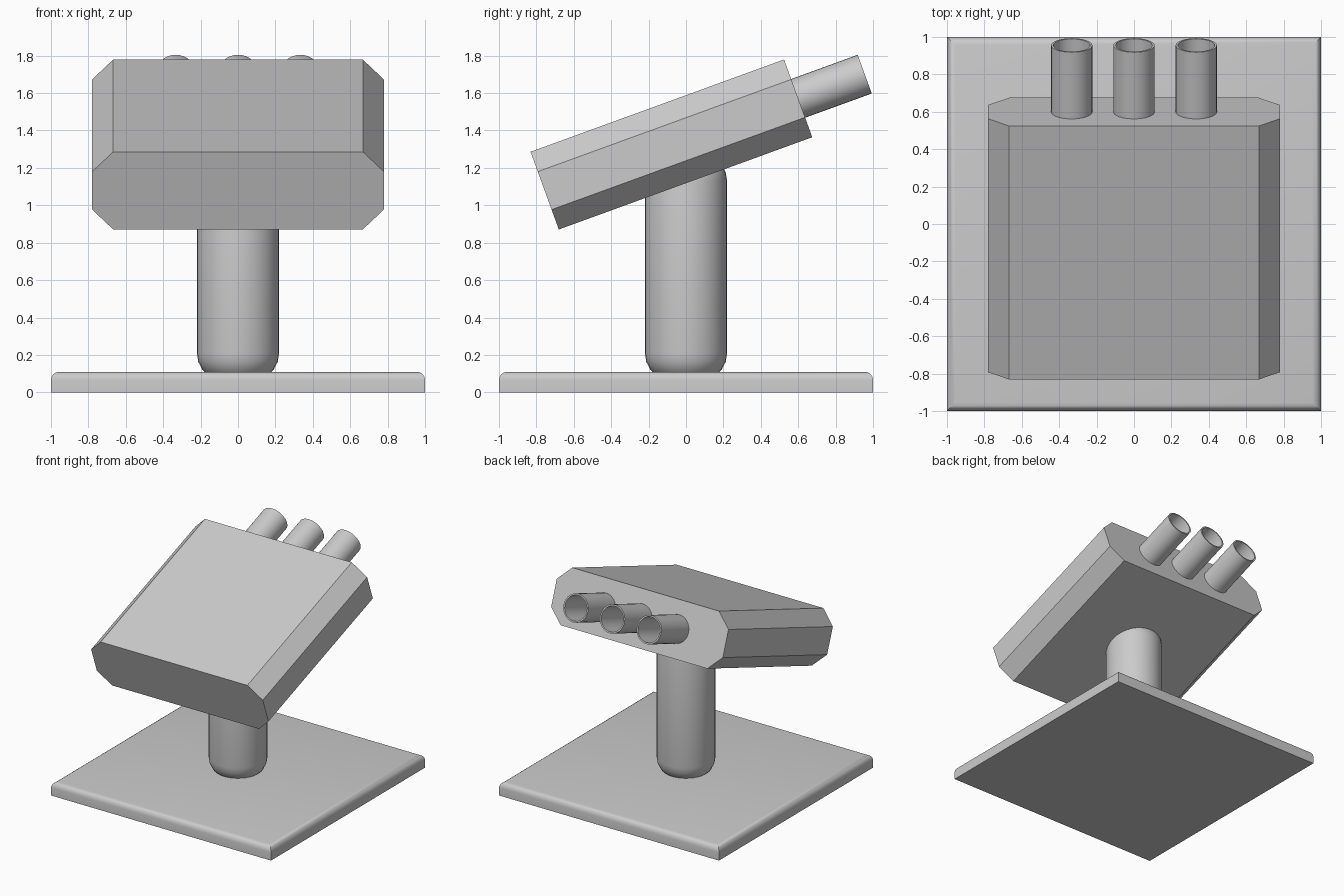
import bpy, bmesh, math
from mathutils import Matrix

if "Cube" in bpy.data.objects:
    bpy.data.objects.remove(bpy.data.objects["Cube"])

TILT = math.radians(20)
HEAD = Matrix.Translation((0, -0.078, 1.325)) @ Matrix.Rotation(TILT, 4, 'X')


def finish(name, bm, matrix=Matrix.Identity(4), smooth=None):
    bmesh.ops.recalc_face_normals(bm, faces=bm.faces)
    mesh = bpy.data.meshes.new(name)
    bm.to_mesh(mesh)
    bm.free()
    ob = bpy.data.objects.new(name, mesh)
    bpy.context.collection.objects.link(ob)
    ob.matrix_world = matrix
    if smooth:
        bpy.ops.object.select_all(action='DESELECT')
        ob.select_set(True)
        bpy.context.view_layer.objects.active = ob
        bpy.ops.object.shade_smooth_by_angle(angle=math.radians(smooth))
    return ob


def lathe(name, profile, sides, closed=False, matrix=Matrix.Identity(4)):
    # spin (radius, height) points around z, capping an open profile
    bm = bmesh.new()
    rings = [[bm.verts.new((r * math.cos(a), r * math.sin(a), z))
              for a in (2 * math.pi * i / sides for i in range(sides))]
             for r, z in profile]
    pairs = list(zip(rings, rings[1:]))
    if closed:
        pairs.append((rings[-1], rings[0]))
    else:
        bm.faces.new(rings[0])
        bm.faces.new(rings[-1])
    for a, b in pairs:
        for i in range(sides):
            j = (i + 1) % sides
            bm.faces.new((a[i], a[j], b[j], b[i]))
    return finish(name, bm, matrix, 40)


# base plate with rounded top rim
bm = bmesh.new()
bmesh.ops.create_cube(bm, size=1, matrix=Matrix.Translation((0, 0, 0.055))
                      @ Matrix.Diagonal((2, 2, 0.11, 1)))
rim = [e for e in bm.edges if all(v.co.z > 0.1 for v in e.verts)]
bmesh.ops.bevel(bm, geom=rim, offset=0.045, segments=4, profile=0.5, affect='EDGES')
finish("base_plate", bm, smooth=40)

# post with rounded ends
R, W, LOW, HIGH = 0.22, 0.15, 0.06, 1.28
arc = [math.radians(90 * i / 5) for i in range(6)]
profile = [(R - W + W * math.sin(a), LOW + W - W * math.cos(a)) for a in arc]
profile += [(R - W + W * math.cos(a), HIGH - W + W * math.sin(a)) for a in arc]
lathe("post", profile, 32)

# tilted head box with chamfered long edges
bm = bmesh.new()
bmesh.ops.create_cube(bm, size=1, matrix=Matrix.Diagonal((1.56, 1.442, 0.442, 1)))
long_edges = [e for e in bm.edges if abs(e.verts[0].co.y - e.verts[1].co.y) > 1]
bmesh.ops.bevel(bm, geom=long_edges, offset=0.113, segments=1, affect='EDGES')
finish("head", bm, HEAD)

# three hollow tubes on the back of the head
tube = [(0.11, 0), (0.11, 0.40), (0.098, 0.40), (0.098, 0)]
for i, x in enumerate((-0.333, 0, 0.333)):
    lathe(f"tube_{i + 1}", tube, 32, True,
          HEAD @ Matrix.Translation((x, 0.70, 0)) @ Matrix.Rotation(-math.pi / 2, 4, 'X'))
